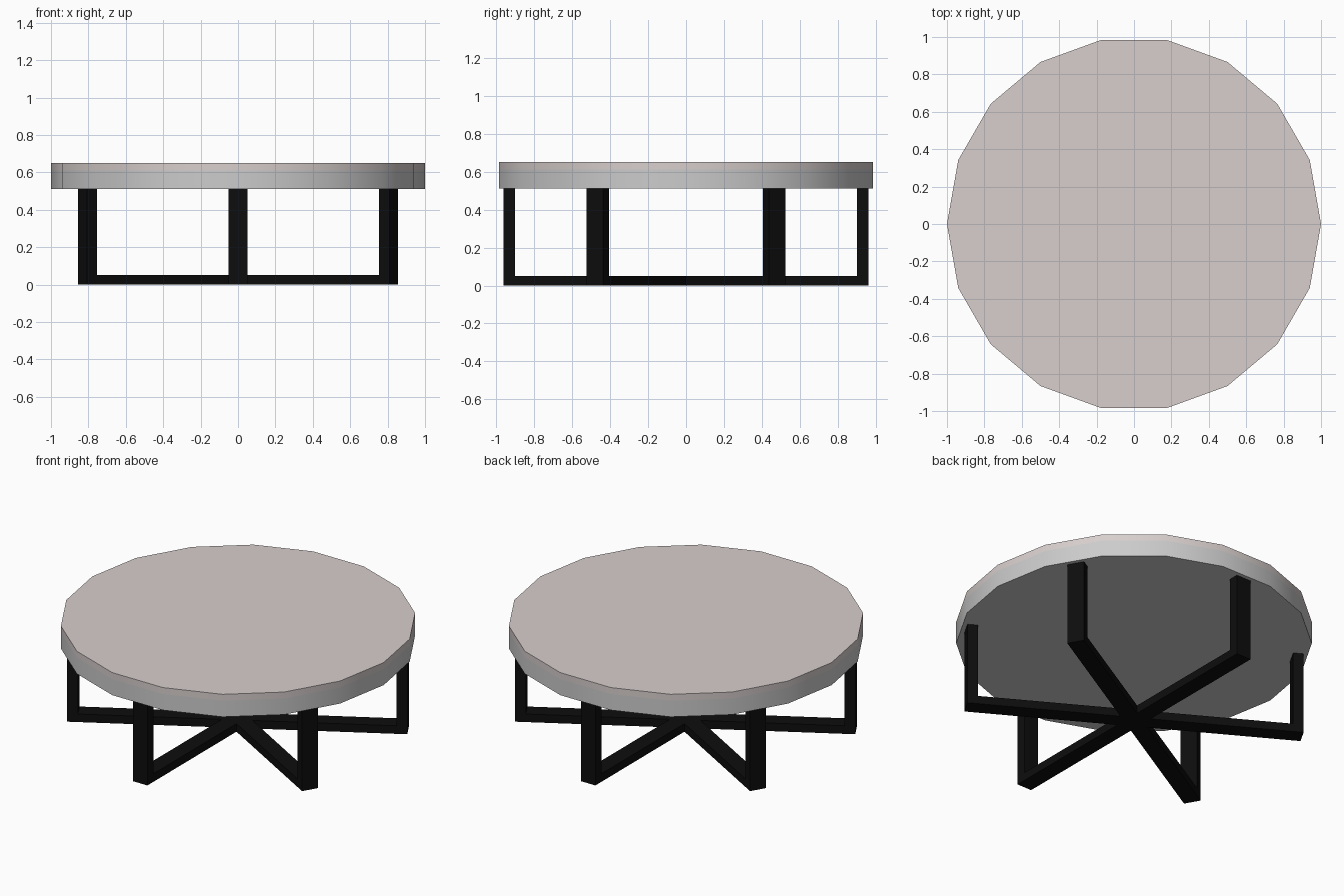
import bpy, bmesh, math
from mathutils import Matrix

if "Cube" in bpy.data.objects:
    bpy.data.objects.remove(bpy.data.objects["Cube"])


def material(name, rgb):
    m = bpy.data.materials.new(name)
    m.diffuse_color = (*rgb, 1)
    m.use_nodes = True
    m.node_tree.nodes["Principled BSDF"].inputs["Base Color"].default_value = m.diffuse_color
    return m


black = material("black_metal", (0.004, 0.004, 0.004))
stone = material("pale_stone", (0.68, 0.62, 0.61))


def disc(name, z0, z1, mat=None):
    # 18-sided disc with a corner on the x axis
    bpy.ops.mesh.primitive_cylinder_add(vertices=18, radius=1, depth=z1 - z0,
                                        location=(0, 0, (z0 + z1) / 2))
    ob = bpy.context.object
    ob.name = name
    ob.data.transform(Matrix.Rotation(math.radians(90), 4, 'Z'))
    if mat:
        ob.data.materials.append(mat)
    bpy.ops.object.shade_smooth_by_angle(angle=math.radians(30))


def u_frame(name, angle):
    # U-shaped profile extruded to the strap width
    profile = [(-.96, 0), (.96, 0), (.96, .51), (.90, .51),
               (.90, .05), (-.90, .05), (-.90, .51), (-.96, .51)]
    bm = bmesh.new()
    face = bm.faces.new([bm.verts.new((x, -.05, z)) for x, z in profile])
    new = bmesh.ops.extrude_face_region(bm, geom=[face])["geom"]
    bmesh.ops.translate(bm, vec=(0, .10, 0),
                        verts=[v for v in new if isinstance(v, bmesh.types.BMVert)])
    bmesh.ops.recalc_face_normals(bm, faces=bm.faces)
    me = bpy.data.meshes.new(name)
    bm.to_mesh(me)
    bm.free()
    me.materials.append(black)
    ob = bpy.data.objects.new(name, me)
    ob.rotation_euler.z = math.radians(angle)
    bpy.context.collection.objects.link(ob)


# Table top: grey rim with a pale slab on it
disc("top_rim", .51, .61)
disc("top_slab", .61, .65, stone)

# Three crossing leg frames
for i, a in enumerate((30, 90, 150)):
    u_frame(f"leg_frame_{i + 1}", a)
